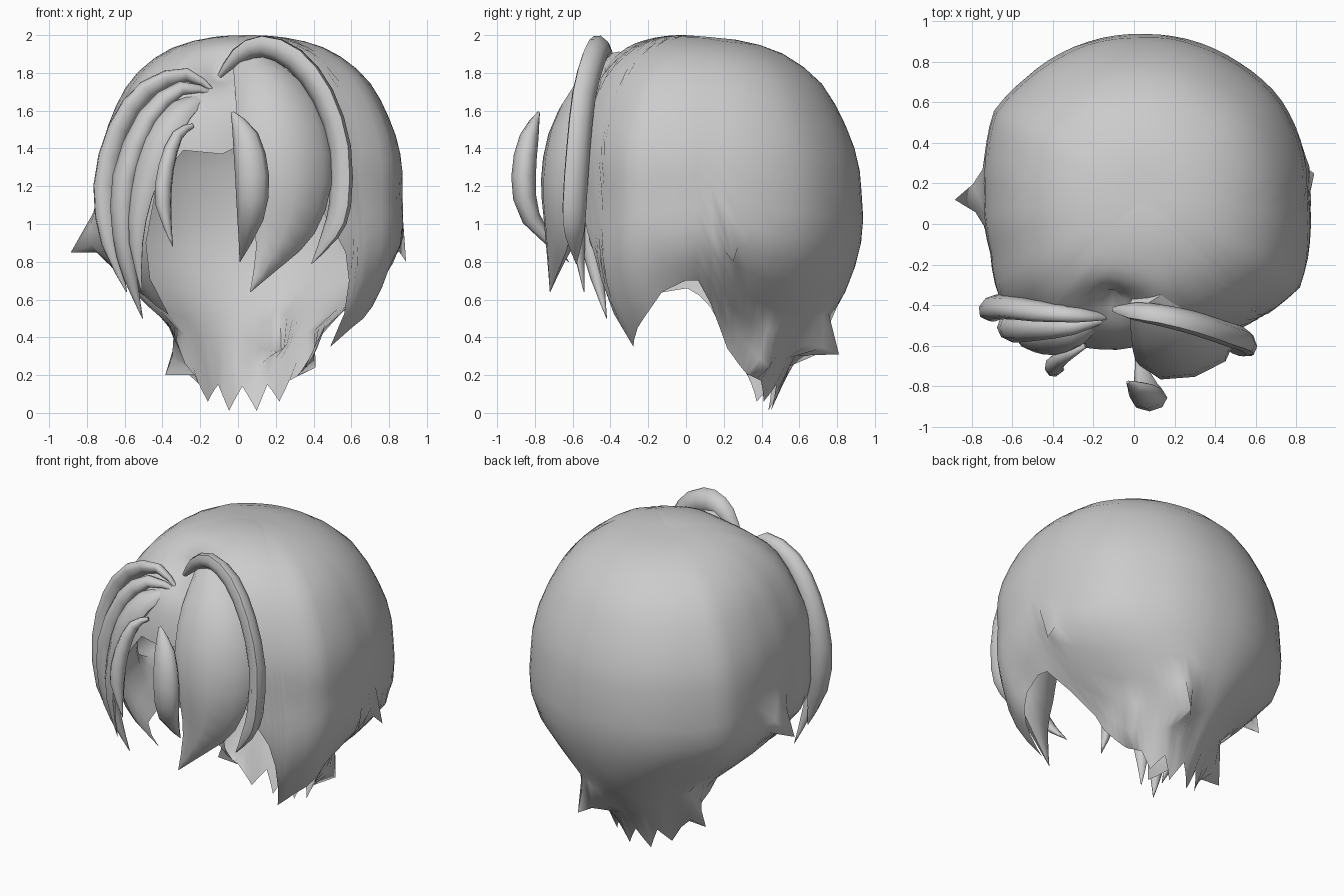
import bpy, bmesh, math
from mathutils import Vector

old = bpy.data.objects.get("Cube")
if old:
    bpy.data.objects.remove(old)

GREY = (0.6, 0.6, 0.6, 1)
mat = bpy.data.materials.new("hair_grey")
mat.use_nodes = True
mat.diffuse_color = GREY
mat.node_tree.nodes["Principled BSDF"].inputs["Base Color"].default_value = GREY

CENTRE = Vector((0.05, 0.13, 1.15))


def lerp_table(table, x):
    for (a, u), (b, v) in zip(table, table[1:]):
        if x <= b:
            return u + (v - u) * (x - a) / (b - a)
    return table[-1][1]


def finish(bm, name, angle=60):
    bmesh.ops.recalc_face_normals(bm, faces=bm.faces)
    me = bpy.data.meshes.new(name)
    bm.to_mesh(me)
    bm.free()
    me.materials.append(mat)
    ob = bpy.data.objects.new(name, me)
    bpy.context.collection.objects.link(ob)
    bpy.ops.object.select_all(action='DESELECT')
    ob.select_set(True)
    bpy.context.view_layer.objects.active = ob
    bpy.ops.object.shade_smooth_by_angle(angle=math.radians(angle))


# Head-shaped shell: radius by polar angle, scale by azimuth, hem height by azimuth
RADIUS = [(0, .835), (30, .88), (45, .875), (60, .84), (90, .80), (120, .86), (140, .92), (150, .96), (158, 1.02),
          (164, 1.18), (168, 1.32), (180, 1.4)]
SCALE = [(0, 1.01), (37, 1.03), (55, 1.01), (90, 1), (135, 1.03), (150, 1.06), (165, 1.01), (180, .98), (200, 1),
         (215, 1.08), (235, 1.04), (270, .9), (300, .97), (315, 1.02), (330, 1.1), (345, 1.05), (360, 1.01)]
# The nape narrows sideways towards the bottom, the front side lock does not
NARROW = [(0, 1), (112, 1), (128, .83), (139, .68), (150, .75), (165, .88), (180, .9)]
NARROW_SHARE = [(0, 1), (200, 1), (235, .6), (300, 0), (335, 0), (350, .6), (360, 1)]
FLARE = [(0, 0), (295, 0), (317, .13), (340, 0), (360, 0)]
HEM = [(0, .58), (8, .36), (18, .27), (28, .21), (45, .17), (55, .06), (70, .15), (80, .01), (95, .14), (110, .01),
       (120, .15), (135, .06), (150, .2), (162, .28), (172, .4), (182, .6), (190, .66), (210, .62),
       (220, .52), (230, .9), (235, 1.2), (245, 1.39), (260, 1.37), (270, 1.44), (290, 1.45), (300, 1.08),
       (310, .85), (313, .7), (317, .35), (325, .45), (332, .52), (340, .64), (350, .7), (355, .7), (360, .58)]


def shell_point(az, th):
    a, t = math.radians(az), math.radians(th)
    s = math.sin(t)
    r = lerp_table(RADIUS, th)
    if th < 90:
        r *= 1 - .045 * math.sin(a) * math.sin(2 * t)
    k = r * s * (1 + (lerp_table(SCALE, az) - 1) * s + lerp_table(FLARE, az) * max(0, (th - 100) / 40))
    nx = 1 + (lerp_table(NARROW, th) - 1) * lerp_table(NARROW_SHARE, az)
    return CENTRE + Vector((k * math.cos(a) * nx, k * math.sin(a), r * math.cos(t)))


def hem_angle(az):
    lo, hi, z = 10, 175, lerp_table(HEM, az)
    for _ in range(30):
        mid = (lo + hi) / 2
        if shell_point(az, mid).z > z:
            lo = mid
        else:
            hi = mid
    return lo


# Flicked tips and the parting dent, pulled out of the shell: (base, tip, reach)
PULLS = [((.82, .22, .95), (.89, .25, .80), .17),
         ((-.72, .11, 1.0), (-.885, .12, .85), .18),
         ((.22, .7, .45), (.23, .81, .31), .18),
         ((.33, .40, .34), (.41, .44, .24), .14),
         ((-.25, .36, .33), (-.385, .34, .2), .14),
         ((-.1, -.38, 1.82), (-.1, -.33, 1.77), .3)]


def build_shell():
    bm = bmesh.new()
    rows = 18
    columns = sorted(set(range(0, 360, 5)) | {313, 317})
    top = bm.verts.new(shell_point(0, 0))
    grid = []
    for az in columns:
        end = hem_angle(az)
        grid.append([bm.verts.new(shell_point(az, end * (i + 1) / rows)) for i in range(rows)])
    for a, b in zip(grid, grid[1:] + grid[:1]):
        bm.faces.new((top, a[0], b[0]))
        for i in range(rows - 1):
            bm.faces.new((a[i], a[i + 1], b[i + 1], b[i]))
    for base, tip, reach in PULLS:
        base = min(bm.verts, key=lambda v: (v.co - Vector(base)).length).co.copy()
        move = Vector(tip) - base
        for v in bm.verts:
            v.co += move * max(0, 1 - (v.co - base).length / reach) ** 2
    finish(bm, "hair_shell", 80)


# Tapered lock: rings of eight points swept along a path of (x, y, z, half width)
def lock(name, path, depth, sides=8):
    pts = [Vector(p) for p in path]
    fine = []
    for i in range(len(pts) - 1):
        p0, p1, p2, p3 = pts[max(i - 1, 0)], pts[i], pts[i + 1], pts[min(i + 2, len(pts) - 1)]
        fine.append(p1)
        fine.append((p1 + p2) * 0.5625 - (p0 + p3) * 0.0625)
    fine.append(pts[-1])
    bm = bmesh.new()
    rings = []
    biggest = max(p[3] for p in fine)
    for i, p in enumerate(fine):
        pos = p.to_3d()
        tangent = (fine[min(i + 1, len(fine) - 1)].to_3d() - fine[max(i - 1, 0)].to_3d()).normalized()
        side = tangent.cross(pos - CENTRE).normalized()
        out = side.cross(tangent).normalized()
        w = max(p[3], 0.002)
        d = depth * w / biggest
        rings.append([bm.verts.new(pos + side * w * math.cos(t) + out * d * math.sin(t))
                      for t in (2 * math.pi * k / sides for k in range(sides))])
    for a, b in zip(rings, rings[1:]):
        for k in range(sides):
            n = (k + 1) % sides
            bm.faces.new((a[k], a[n], b[n], b[k]))
    bm.faces.new(rings[0])
    bm.faces.new(rings[-1])
    finish(bm, name)


build_shell()

lock("right_arched_lock", [(-.1, -.42, 1.78, .01), (.0, -.43, 1.89, .035), (.13, -.45, 1.94, .045), (.3, -.49, 1.87, .05),
     (.45, -.54, 1.68, .05), (.54, -.57, 1.4, .05), (.54, -.59, 1.1, .05), (.49, -.59, .95, .04), (.39, -.58, .79, 0)], .075)
lock("left_outer_lock", [(-.13, -.46, 1.7, .01), (-.27, -.45, 1.79, .03), (-.48, -.43, 1.71, .045), (-.63, -.41, 1.5, .05),
     (-.7, -.41, 1.2, .055), (-.67, -.43, .9, .045), (-.59, -.44, .64, 0)], .075)
lock("left_middle_lock", [(-.13, -.47, 1.69, .01), (-.3, -.51, 1.72, .04), (-.48, -.52, 1.56, .06), (-.6, -.52, 1.25, .07),
     (-.61, -.51, .95, .06), (-.57, -.47, .72, .04), (-.505, -.42, .5, 0)], .06)
lock("left_inner_lock", [(-.16, -.47, 1.68, .02), (-.3, -.54, 1.6, .08), (-.42, -.57, 1.42, .1), (-.51, -.58, 1.15, .07),
     (-.54, -.57, .9, .045), (-.51, -.54, .64, 0)], .06)
lock("left_thin_lock", [(-.24, -.6, 1.52, .012), (-.32, -.64, 1.47, .03), (-.38, -.68, 1.3, .042), (-.395, -.71, 1.1, .042),
     (-.345, -.72, .88, 0)], .05)
lock("centre_lock", [(-.03, -.78, 1.59, .01), (.04, -.83, 1.46, .07), (.075, -.86, 1.25, .09), (.065, -.82, 1.03, .07),
     (.01, -.62, .8, 0)], .065)
lock("broad_right_lock", [(.06, -.36, 1.87, .1), (.17, -.5, 1.7, .2), (.24, -.6, 1.47, .245), (.27, -.645, 1.22, .235),
     (.24, -.66, 1.0, .18), (.17, -.69, .83, .09), (.065, -.72, .64, 0)], .12)
